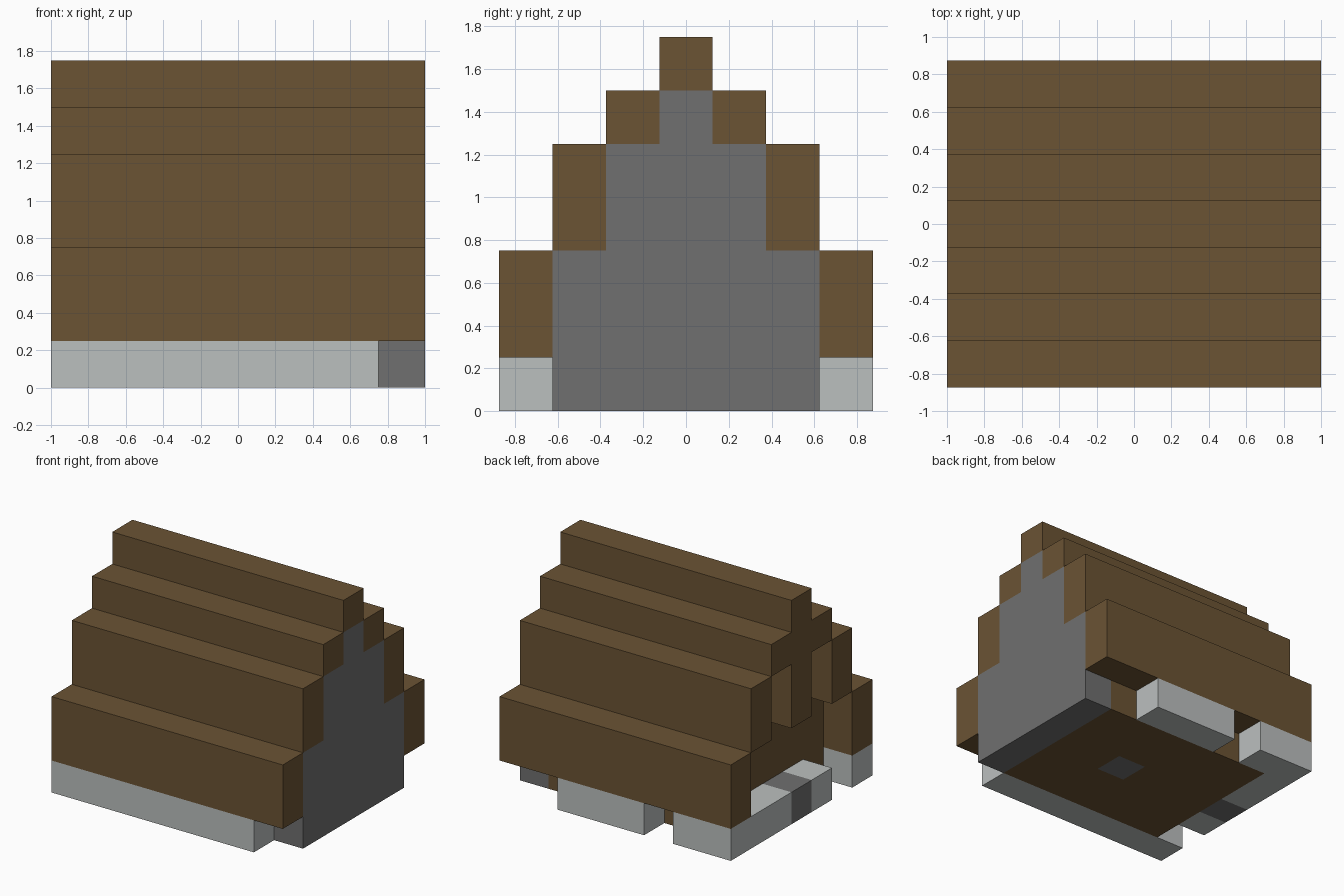
import bpy
import bmesh
from mathutils import Vector

if "Cube" in bpy.data.objects:
    bpy.data.objects.remove(bpy.data.objects["Cube"], do_unlink=True)

B = 0.25  # block size; all layout below is in whole or half blocks


def material(name, rgb):
    mat = bpy.data.materials.new(name)
    mat.use_nodes = True
    mat.diffuse_color = (*rgb, 1)
    mat.node_tree.nodes["Principled BSDF"].inputs["Base Color"].default_value = (*rgb, 1)
    return mat


wood = material("brown wood", (0.147, 0.087, 0.034))
stone = material("dark grey stone", (0.162, 0.162, 0.162))
pale = material("pale grey stone", (0.50, 0.525, 0.52))


def finish(name, bm, *mats):
    bmesh.ops.recalc_face_normals(bm, faces=bm.faces)
    mesh = bpy.data.meshes.new(name)
    bm.to_mesh(mesh)
    bm.free()
    for mat in mats:
        mesh.materials.append(mat)
    obj = bpy.data.objects.new(name, mesh)
    bpy.context.scene.collection.objects.link(obj)
    return obj


def prism(profile, x0, x1):
    """Extrude a closed (y, z) outline along x."""
    bm = bmesh.new()
    face = bm.faces.new([bm.verts.new((x0 * B, y * B, z * B)) for y, z in profile])
    ext = bmesh.ops.extrude_face_region(bm, geom=[face])["geom"]
    verts = [v for v in ext if isinstance(v, bmesh.types.BMVert)]
    bmesh.ops.translate(bm, verts=verts, vec=((x1 - x0) * B, 0, 0))
    return bm


def box(name, x0, x1, y0, y1, z0, z1, mat):
    return finish(name, prism([(y0, z0), (y1, z0), (y1, z1), (y0, z1)], x0, x1), mat)


def mirrored(half):
    return half + [(-y, z) for y, z in reversed(half)]


# Stepped outlines, from the eaves up to the ridge
outer = [(3.5, 1), (3.5, 3), (2.5, 3), (2.5, 5), (1.5, 5), (1.5, 6), (0.5, 6), (0.5, 7)]
inner = [(2.5, 0), (2.5, 3), (1.5, 3), (1.5, 5), (0.5, 5), (0.5, 6)]
under = [(2.5, 1)] + inner[1:]

# Roof shell running the full length
finish("stepped_roof", prism(mirrored(outer) + mirrored(under)[::-1], -4, 4), wood)

# Stone gable wall at one end
finish("stone_gable_wall", prism(mirrored(inner), 3, 4), stone)

# Wooden body, with a hearth stone cut into the underside of the floor
bm = prism(mirrored(inner), -3, 3)
bmesh.ops.recalc_face_normals(bm, faces=bm.faces)
for point, normal in (((0, 0, 0), (1, 0, 0)), ((B, 0, 0), (1, 0, 0)),
                      ((0, -B / 2, 0), (0, 1, 0)), ((0, B / 2, 0), (0, 1, 0))):
    floor = [f for f in bm.faces if f.normal.z < -0.9 and f.calc_center_median().z < 0.01]
    geom = set(floor)
    for f in floor:
        geom.update(f.edges, f.verts)
    bmesh.ops.bisect_plane(bm, geom=list(geom), plane_co=point, plane_no=normal)
    bm.normal_update()
hearth = Vector((B / 2, 0, 0))
for f in bm.faces:
    f.material_index = int((f.calc_center_median() - hearth).length < 0.02)
finish("wooden_body", bm, wood, stone)

# Ridge beam hanging in the open gable
box("gable_beam", -4, -3, -0.5, 0.5, 3, 6, wood)

# Pale foundation rows under the eaves
box("front_foundation", -4, 3, -3.5, -2.5, 0, 1, pale)
box("back_foundation_middle", -1, 2, 2.5, 3.5, 0, 1, pale)
box("back_foundation_end", -4, -2, 2.5, 3.5, 0, 1, pale)

# Porch step with a dark stone in the doorway line
box("porch_step_back", -4, -3, 0.5, 2.5, 0, 1, pale)
box("porch_step_stone", -4, -3, -0.5, 0.5, 0, 1, stone)
box("porch_step_front", -4, -3, -1.5, -0.5, 0, 1, pale)
